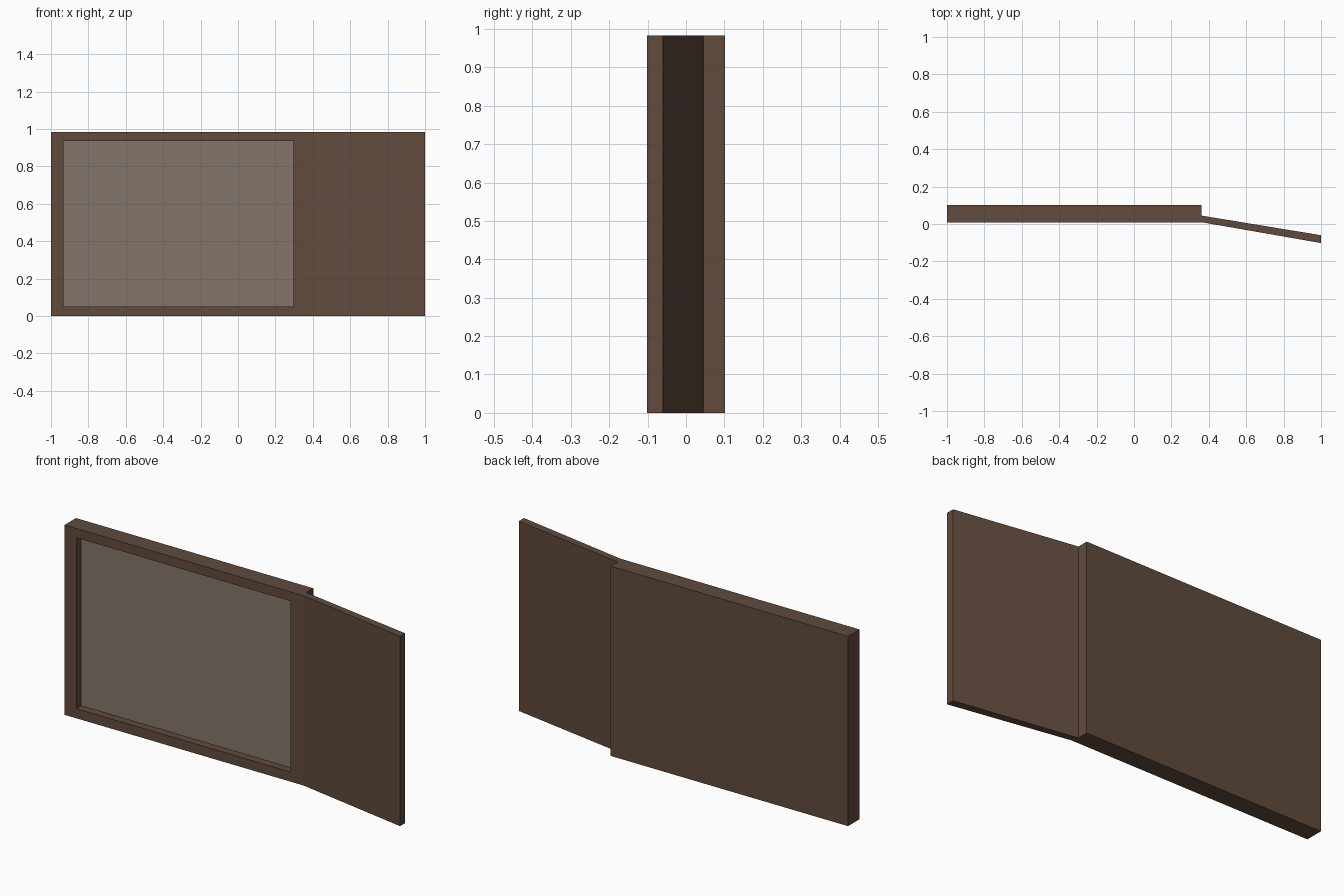
import bpy, bmesh
from mathutils import Vector

if "Cube" in bpy.data.objects:
    bpy.data.objects.remove(bpy.data.objects["Cube"])


def material(name, rgb):
    m = bpy.data.materials.new(name)
    m.diffuse_color = (*rgb, 1)
    m.use_nodes = True
    m.node_tree.nodes["Principled BSDF"].inputs["Base Color"].default_value = m.diffuse_color
    return m


HEIGHT = 0.983
FRONT = 0.008
DEPTH = 0.04

# Plan outline: thick board with a thin angled wing
outline = [(-1, FRONT), (0.37, FRONT), (1, -0.102), (1, -0.06),
           (0.36, 0.045), (0.36, 0.102), (-1, 0.102)]

bm = bmesh.new()
base = bm.faces.new([bm.verts.new((x, y, 0)) for x, y in outline])
ext = bmesh.ops.extrude_face_region(bm, geom=[base])
top = [v for v in ext["geom"] if isinstance(v, bmesh.types.BMVert)]
bmesh.ops.translate(bm, verts=top, vec=(0, 0, HEIGHT))
bmesh.ops.recalc_face_normals(bm, faces=bm.faces[:])

# Recessed panel in the front of the thick board
bm.normal_update()
panel = next(f for f in bm.faces if f.normal.y < -0.999)
mid = panel.calc_center_median()
bmesh.ops.inset_individual(bm, faces=[panel], thickness=0.05)
for v in panel.verts:
    v.co = Vector((-0.932 if v.co.x < mid.x else 0.296, FRONT,
                   0.05 if v.co.z < mid.z else 0.935))
new = bmesh.ops.extrude_discrete_faces(bm, faces=[panel])["faces"][0]
bmesh.ops.translate(bm, verts=new.verts[:], vec=(0, DEPTH, 0))
new.material_index = 1

mesh = bpy.data.meshes.new("board_with_wing")
bm.to_mesh(mesh)
bm.free()
mesh.materials.append(material("dark brown wood", (0.119, 0.070, 0.045)))
mesh.materials.append(material("grey beige panel", (0.227, 0.181, 0.147)))
obj = bpy.data.objects.new("board_with_wing", mesh)
bpy.context.collection.objects.link(obj)
